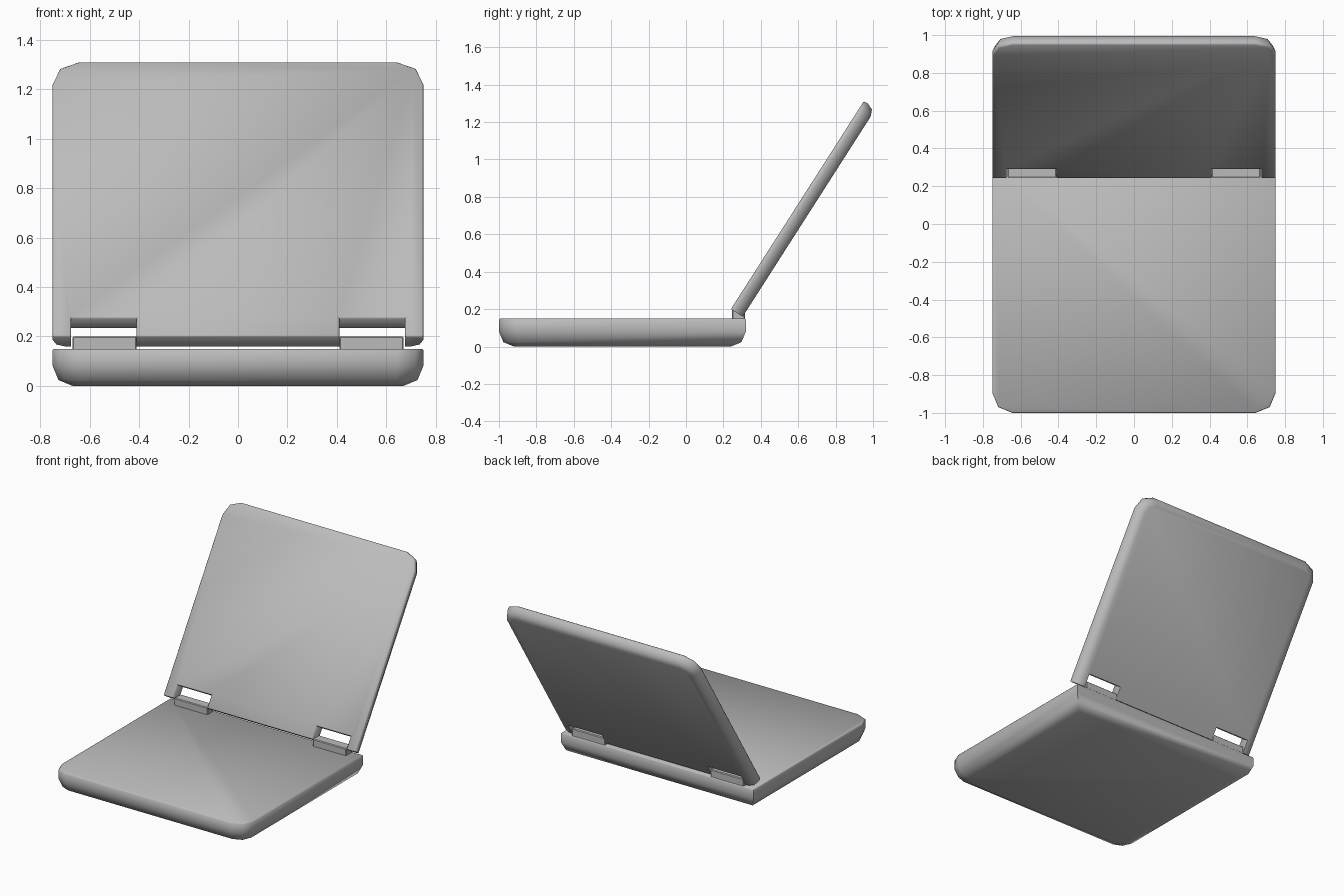
import bpy, bmesh, math
from mathutils import Matrix

cube = bpy.data.objects.get("Cube")
if cube:
    bpy.data.objects.remove(cube)

grey = bpy.data.materials.new("plain_grey")
grey.use_nodes = True
colour = (0.5, 0.5, 0.5, 1)
grey.diffuse_color = colour
grey.node_tree.nodes["Principled BSDF"].inputs["Base Color"].default_value = colour

WIDTH, LENGTH = 0.75, 1.32          # half width, hinge-to-tip length
HINGE_IN, HINGE_OUT = 0.41, 0.675   # hinge span on each side


def finish(bm, name, matrix, angle):
    bmesh.ops.recalc_face_normals(bm, faces=bm.faces)
    mesh = bpy.data.meshes.new(name)
    bm.to_mesh(mesh)
    bm.free()
    mesh.materials.append(grey)
    obj = bpy.data.objects.new(name, mesh)
    obj.matrix_world = matrix
    bpy.context.collection.objects.link(obj)
    bpy.ops.object.select_all(action='DESELECT')
    obj.select_set(True)
    bpy.context.view_layer.objects.active = obj
    bpy.ops.object.shade_smooth_by_angle(angle=math.radians(angle))


def bevel(bm, rule, offset, segments):
    edges = [e for e in bm.edges if rule(*(v.co for v in e.verts))]
    bmesh.ops.bevel(bm, geom=edges, offset=offset, segments=segments,
                    profile=0.5, affect='EDGES', clamp_overlap=False)


def plate(name, thickness, radius, notch, round_hinge_end, matrix):
    """Slab below local z = 0, hinge end at y = 0, rounded tip at y = LENGTH."""
    half = [(WIDTH, LENGTH), (WIDTH, 0)]
    if notch:
        half += [(HINGE_OUT, 0), (HINGE_OUT, notch), (HINGE_IN, notch), (HINGE_IN, 0)]
    outline = half + [(-x, y) for x, y in reversed(half)]
    bm = bmesh.new()
    face = bm.faces.new([bm.verts.new((x, y, 0)) for x, y in outline])
    side = bmesh.ops.extrude_face_region(bm, geom=[face], use_keep_orig=True)
    lower = [v for v in side["geom"] if isinstance(v, bmesh.types.BMVert)]
    bmesh.ops.translate(bm, verts=lower, vec=(0, 0, -thickness))

    # rounded tip corners
    bevel(bm, lambda a, b: abs(a.z - b.z) > 0.01 and a.y > LENGTH - 0.01, 0.106, 2)
    # rounded outer rim
    bevel(bm, lambda a, b: max(a.z, b.z) < -thickness + 0.001
          and (round_hinge_end or max(a.y, b.y) > notch + 0.01), radius, 2)
    # fine inner rim
    bevel(bm, lambda a, b: min(a.z, b.z) > -0.001, 0.006, 1)
    finish(bm, name, matrix, 50)


# base tray, tip towards the front
plate("base", 0.15, 0.08, 0, True,
      Matrix.Translation((0, 0.32, 0.15)) @ Matrix.Rotation(math.pi, 4, 'Z'))

# open lid, leaning back
plate("lid", 0.075, 0.05, 0.089, False,
      Matrix.Translation((0, 0.24, 0.2)) @ Matrix.Rotation(math.radians(57.4), 4, 'X'))

# hinge blocks
for name, sign in (("left_hinge", 1), ("right_hinge", -1)):
    bm = bmesh.new()
    bmesh.ops.create_cube(bm, size=1)
    bmesh.ops.scale(bm, verts=bm.verts, vec=(0.26, 0.07, 0.06))
    bevel(bm, lambda a, b: True, 0.005, 1)
    finish(bm, name, Matrix.Translation((sign * 0.54, 0.28, 0.17)), 30)
